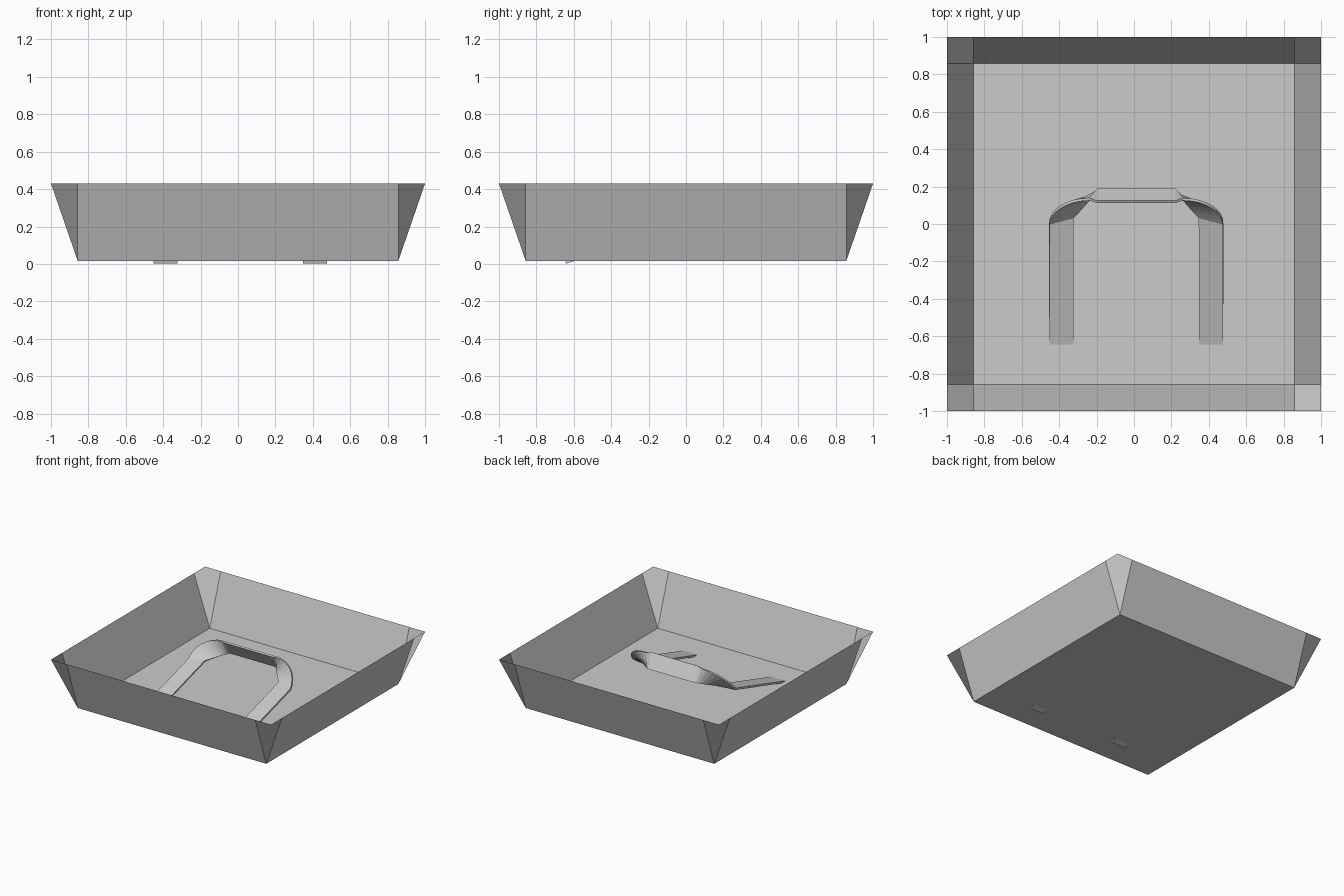
import bpy
import math
from mathutils import Vector

cube = bpy.data.objects.get("Cube")
if cube:
    bpy.data.objects.remove(cube, do_unlink=True)

grey = bpy.data.materials.new("plain_grey")
grey.use_nodes = True
colour = (0.6, 0.6, 0.6, 1)
grey.diffuse_color = colour
grey.node_tree.nodes["Principled BSDF"].inputs["Base Color"].default_value = colour


def add_mesh(name, verts, faces):
    mesh = bpy.data.meshes.new(name)
    mesh.from_pydata(verts, [], faces)
    mesh.materials.append(grey)
    obj = bpy.data.objects.new(name, mesh)
    bpy.context.collection.objects.link(obj)
    return obj


# Open tray: floor, four flared walls and folded corner panels
floor_half, rim_half = 0.857, 1.0
floor_z, rim_z = 0.016, 0.43
signs = [(-1, -1), (1, -1), (1, 1), (-1, 1)]
verts = [(sx * floor_half, sy * floor_half, floor_z) for sx, sy in signs]
faces = [(3, 2, 1, 0)]
for k, (sx, sy) in enumerate(signs):
    base = len(verts)
    verts += [(sx * rim_half, sy * floor_half, rim_z),
              (sx * rim_half, sy * rim_half, rim_z),
              (sx * floor_half, sy * rim_half, rim_z)]
    corner = (k, base, base + 1, base + 2)
    faces.append(corner if sx * sy > 0 else (k, base + 2, base + 1, base))


def rim_vertex(corner, slot):
    return len(signs) + corner * 3 + slot


for k in range(4):
    n = (k + 1) % 4
    slot = 2 if k % 2 == 0 else 0
    faces.append((k, n, rim_vertex(n, slot), rim_vertex(k, slot)))
add_mesh("tray", verts, faces)

# U-shaped strap: sloping flat arms that bank up into a leaning cross bar
centre_x = 0.012
steps = 8
inner_start = Vector((0.335, 0.035, 0.205))
inner_end = Vector((0.21, 0.182, 0.25))
tip_y, tip_z = -0.643, 0.009
rows = [(Vector((0.465, tip_y, tip_z)), Vector((0.335, tip_y, tip_z)))]
for i in range(steps + 1):
    angle = math.pi / 2 * i / steps
    s, c = math.sin(angle), math.cos(angle)
    outer = Vector((0.25 + 0.215 * c, 0.132 * s, 0.195 + 0.16 * s))
    rows.append((outer, inner_start.lerp(inner_end, i / (steps + 1))))
rows.append((Vector((0.21, 0.118, 0.36)), inner_end))


def mirrored(row):
    return [Vector((-p.x, p.y, p.z)) for p in row]


path = [mirrored(row) for row in rows] + rows[::-1]
verts = [(p.x + centre_x, p.y, p.z) for row in path for p in row]
faces = [(2 * i, 2 * i + 1, 2 * i + 3, 2 * i + 2) for i in range(len(path) - 1)]
strap = add_mesh("strap", verts, faces)
thickness = strap.modifiers.new("thickness", "SOLIDIFY")
thickness.thickness = 0.015
thickness.offset = 0
